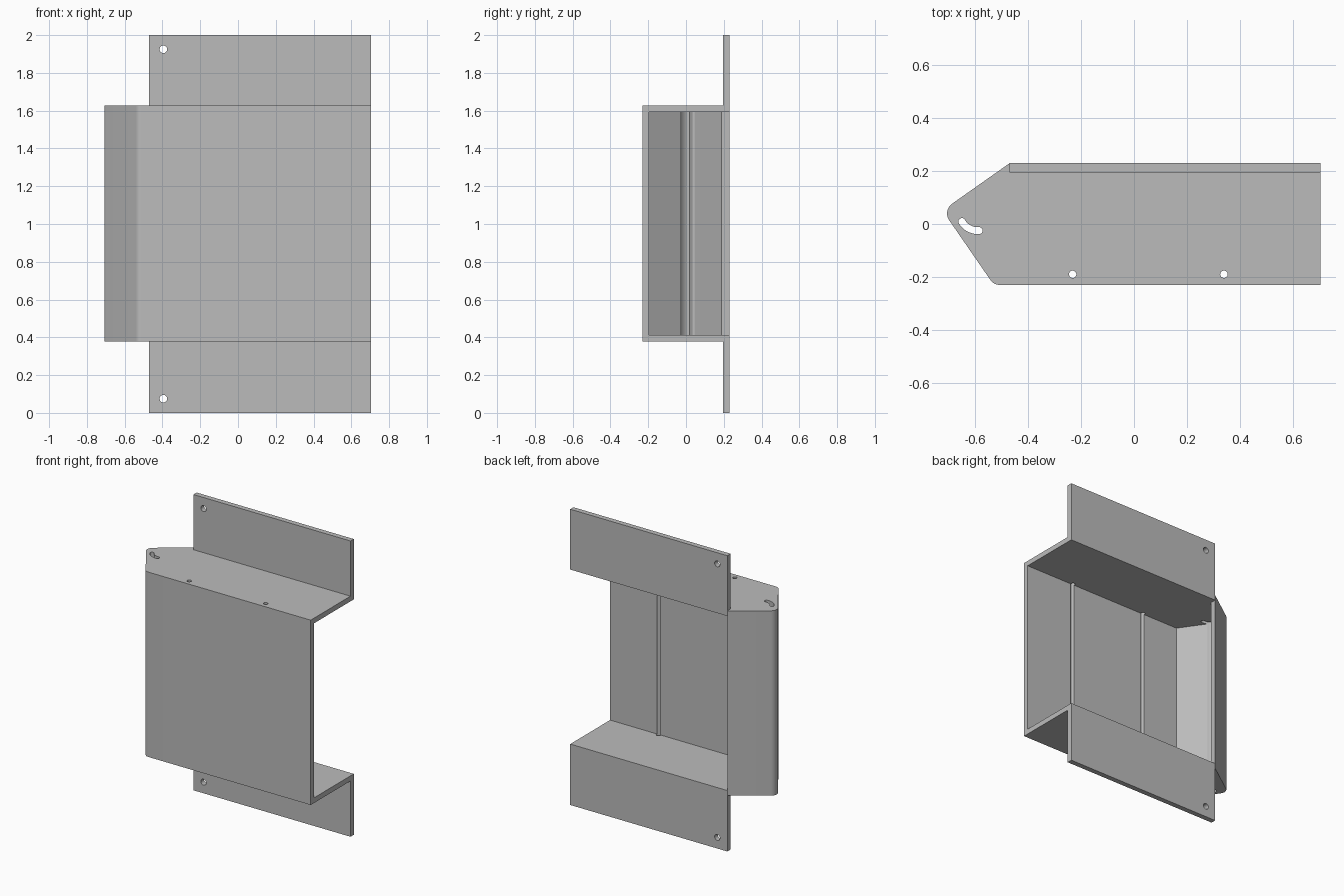
import bpy, bmesh
from math import cos, sin, tan, radians, pi
from mathutils import Vector

cube = bpy.data.objects.get("Cube")
if cube:
    bpy.data.objects.remove(cube, do_unlink=True)

steel = bpy.data.materials.new("plain grey metal")
steel.use_nodes = True
grey = (0.5, 0.5, 0.5, 1)
steel.diffuse_color = grey
steel.node_tree.nodes["Principled BSDF"].inputs["Base Color"].default_value = grey

RIGHT, BACK, THICK = 0.705, 0.23, 0.035
SHELL_LOW, SHELL_HIGH, HEIGHT = 0.377, 1.627, 2.0
FLANGE_START = -0.47


def prism(name, outline, low, high, axis="Z"):
    """Extrude a flat outline along z, or along y with the outline in x and z."""
    bm = bmesh.new()
    place = (lambda a, b: (a, b, low)) if axis == "Z" else (lambda a, b: (a, low, b))
    face = bm.faces.new([bm.verts.new(place(a, b)) for a, b in outline])
    out = bmesh.ops.extrude_face_region(bm, geom=[face])
    moved = [v for v in out["geom"] if isinstance(v, bmesh.types.BMVert)]
    shift = (0, 0, high - low) if axis == "Z" else (0, high - low, 0)
    bmesh.ops.translate(bm, verts=moved, vec=shift)
    bmesh.ops.recalc_face_normals(bm, faces=bm.faces)
    mesh = bpy.data.meshes.new(name)
    bm.to_mesh(mesh)
    bm.free()
    mesh.materials.append(steel)
    obj = bpy.data.objects.new(name, mesh)
    bpy.context.collection.objects.link(obj)
    return obj


def arc(cx, cy, r, start, end, steps):
    angles = [radians(start + (end - start) * i / steps) for i in range(steps + 1)]
    return [(cx + r * cos(a), cy + r * sin(a)) for a in angles]


def circle(cx, cy, r):
    return arc(cx, cy, r, 0, 345, 23)


def rounded(before, corner, after, r, steps=10):
    """Points of a fillet that replaces a sharp corner."""
    c = Vector(corner)
    u = (Vector(before) - c).normalized()
    v = (Vector(after) - c).normalized()
    half = u.angle(v) / 2
    centre = c + (u + v).normalized() * r / sin(half)
    a = c + u * r / tan(half) - centre
    b = c + v * r / tan(half) - centre
    return [tuple(centre + (a * (1 - i / steps) + b * i / steps).normalized() * r)
            for i in range(steps + 1)]


def rectangle(x1, x2, y1, y2):
    return [(x1, y1), (x2, y1), (x2, y2), (x1, y2)]


def combine(target, tool, operation):
    mod = target.modifiers.new(operation.lower(), "BOOLEAN")
    mod.operation, mod.solver, mod.object = operation, "EXACT", tool
    tool.hide_render = True
    bpy.context.view_layer.objects.active = target
    bpy.ops.object.modifier_apply(modifier=mod.name)
    bpy.data.objects.remove(tool, do_unlink=True)


# Outer shell: plan outline with a rounded nose and rounded front corner
shoulder, nose, front = (FLANGE_START, BACK), (-0.724, 0.051), (-0.53, -BACK)
front_right = (RIGHT, -BACK)
outline = [(RIGHT, BACK), shoulder]
outline += rounded(shoulder, nose, front, 0.045)
outline += rounded(nose, front, front_right, 0.04)
outline.append(front_right)
bracket = prism("mounting_bracket", outline, SHELL_LOW, SHELL_HIGH)

# Cavity: open at the back and at the straight end
inner_shoulder = (FLANGE_START, BACK - 0.043)
inner_nose, inner_front = (-0.675, 0.042), (-0.51, THICK - BACK)
cavity = [(1, 1), (FLANGE_START, 1), inner_shoulder]
cavity += rounded(inner_shoulder, inner_nose, inner_front, 0.012)
cavity += [inner_front, (1, THICK - BACK)]
combine(bracket, prism("cavity_cutter", cavity, SHELL_LOW + THICK, SHELL_HIGH - THICK),
        "DIFFERENCE")

# Upper and lower mounting flanges, each with a screw hole
flange_plan = rectangle(FLANGE_START, RIGHT, BACK - THICK, BACK)
for name, low, high, hole_z in (
        ("lower_flange", 0, SHELL_LOW + THICK, 0.075),
        ("upper_flange", SHELL_HIGH - THICK, HEIGHT, HEIGHT - 0.075)):
    combine(bracket, prism(name, flange_plan, low, high), "UNION")
    combine(bracket, prism("screw_cutter", circle(-0.395, hole_z, 0.02), 0, 1, "Y"),
            "DIFFERENCE")

# Vertical pin holes, which also groove the inside of the front wall
for x in (-0.232, 0.34):
    combine(bracket, prism("pin_cutter", circle(x, -0.19, 0.014), -1, 3), "DIFFERENCE")

# Curved slot near the nose
cx, cy, r, w, a1, a2 = -0.591, 0.044, 0.069, 0.013, 210, 275
ends = [(cx + r * cos(radians(a)), cy + r * sin(radians(a))) for a in (a1, a2)]
slot = arc(cx, cy, r + w, a1, a2, 12)
slot += arc(*ends[1], w, a2, a2 + 180, 8)[1:]
slot += arc(cx, cy, r - w, a2, a1, 12)[1:]
slot += arc(*ends[0], w, a1 + 180, a1 + 360, 8)[1:-1]
combine(bracket, prism("slot_cutter", slot, -1, 3), "DIFFERENCE")

# Smooth the rounded corners and keep the plate edges crisp
bpy.ops.object.select_all(action="DESELECT")
bracket.select_set(True)
bpy.context.view_layer.objects.active = bracket
bpy.ops.object.shade_smooth_by_angle(angle=pi / 6)
